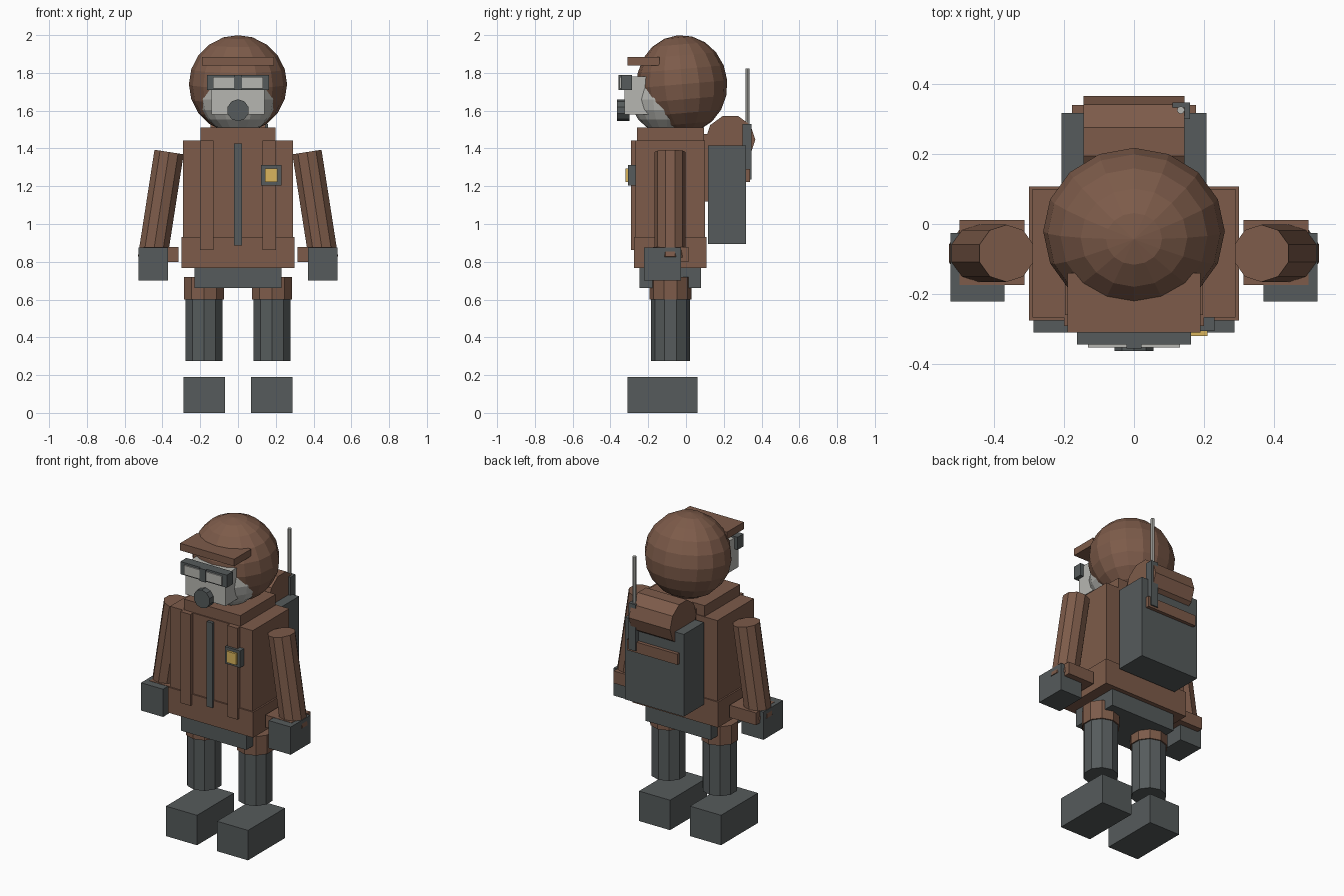
import bpy
from math import radians
from mathutils import Vector

cube = bpy.data.objects.get("Cube")
if cube:
    bpy.data.objects.remove(cube, do_unlink=True)


def material(name, r, g, b):
    m = bpy.data.materials.new(name)
    m.use_nodes = True
    m.diffuse_color = (r, g, b, 1)
    m.node_tree.nodes["Principled BSDF"].inputs["Base Color"].default_value = (r, g, b, 1)
    return m


brown = material("leather_brown", 0.205, 0.105, 0.068)
dark = material("rubber_grey", 0.092, 0.104, 0.106)
pale = material("pale_grey", 0.47, 0.47, 0.44)
gold = material("badge_gold", 0.70, 0.46, 0.11)


def finish(name, mat):
    ob = bpy.context.object
    ob.name = name
    ob.data.materials.append(mat)
    return ob


def box(name, mat, x, y, z):
    """Box from (min, max) ranges on each axis."""
    bounds = (x, y, z)
    bpy.ops.mesh.primitive_cube_add(size=1, location=[(a + b) / 2 for a, b in bounds])
    ob = finish(name, mat)
    ob.scale = [b - a for a, b in bounds]
    return ob


def rod(name, mat, start, end, radius, sides=10):
    """Cylinder between two points."""
    start, end = Vector(start), Vector(end)
    axis = end - start
    bpy.ops.mesh.primitive_cylinder_add(vertices=sides, radius=radius, depth=axis.length,
                                        location=(start + end) / 2)
    ob = finish(name, mat)
    ob.rotation_euler = Vector((0, 0, 1)).rotation_difference(axis).to_euler()
    return ob


def ball(name, mat, centre, radii, tilt=0):
    bpy.ops.mesh.primitive_uv_sphere_add(segments=16, ring_count=10, radius=1, location=centre)
    ob = finish(name, mat)
    ob.scale = radii
    ob.rotation_euler.x = radians(tilt)
    return ob


# Head, helmet and mask
ball("helmet", brown, (0, -0.021, 1.74), (0.26, 0.24, 0.26), 5)
ball("face", pale, (0, -0.1, 1.66), (0.2, 0.19, 0.18))
box("helmet_brim", brown, (-0.19, 0.19), (-0.31, -0.14), (1.84, 1.885))
box("mask", pale, (-0.14, 0.14), (-0.325, -0.15), (1.58, 1.78))
box("goggles", dark, (-0.163, 0.163), (-0.345, -0.285), (1.71, 1.79))
box("goggle_bridge", dark, (-0.022, 0.022), (-0.357, -0.3), (1.71, 1.79))
rod("mask_filter", dark, (0, -0.30, 1.602), (0, -0.364, 1.602), 0.058)

# Coat
box("collar", brown, (-0.198, 0.198), (-0.26, 0.095), (1.4, 1.51))
box("torso", brown, (-0.29, 0.29), (-0.267, 0.10), (0.9, 1.442))
box("coat_hem", brown, (-0.3, 0.3), (-0.276, 0.108), (0.768, 0.93))
box("zipper", dark, (-0.02, 0.02), (-0.286, -0.25), (0.885, 1.425))
box("hips", dark, (-0.23, 0.23), (-0.245, 0.08), (0.66, 0.78))
box("badge_frame", dark, (0.122, 0.23), (-0.307, -0.26), (1.205, 1.312))
box("badge_plate", gold, (0.143, 0.21), (-0.321, -0.3), (1.222, 1.294))

# Paired parts
for side, s in (("left", 1), ("right", -1)):
    def span(a, b):
        return (min(s * a, s * b), max(s * a, s * b))

    box(side + "_lens", pale, span(0.022, 0.132), (-0.353, -0.33), (1.718, 1.777))
    box(side + "_coat_strap", brown, span(0.13, 0.2), (-0.292, -0.25), (0.862, 1.442))
    rod(side + "_arm", brown, (s * 0.453, -0.084, 0.815), (s * 0.365, -0.084, 1.381), 0.082)
    box(side + "_cuff", brown, span(0.314, 0.5), (-0.174, 0.012), (0.8, 0.878))
    box(side + "_hand", dark, span(0.371, 0.526), (-0.222, -0.026), (0.7, 0.876))
    rod(side + "_thigh", brown, (s * 0.18, -0.082, 0.6), (s * 0.18, -0.082, 0.72), 0.111)
    rod(side + "_leg", dark, (s * 0.18, -0.082, 0.276), (s * 0.18, -0.082, 0.62), 0.103)
    box(side + "_boot", dark, span(0.07, 0.288), (-0.311, 0.06), (0, 0.19))
    box(side + "_pack_strap", brown, span(0.07, 0.14), (0.085, 0.15), (1.12, 1.477))

# Backpack, bedroll and radio
box("backpack", dark, (-0.207, 0.207), (0.116, 0.318), (0.893, 1.415))
box("pack_band", brown, (-0.177, 0.177), (0.3, 0.34), (1.222, 1.29))
rod("bedroll", brown, (-0.145, 0.235, 1.446), (0.145, 0.235, 1.446), 0.132)
box("radio", dark, (0.11, 0.16), (0.3, 0.348), (1.235, 1.53))
rod("antenna", pale, (0.134, 0.326, 1.5), (0.134, 0.326, 1.824), 0.011, 8)
